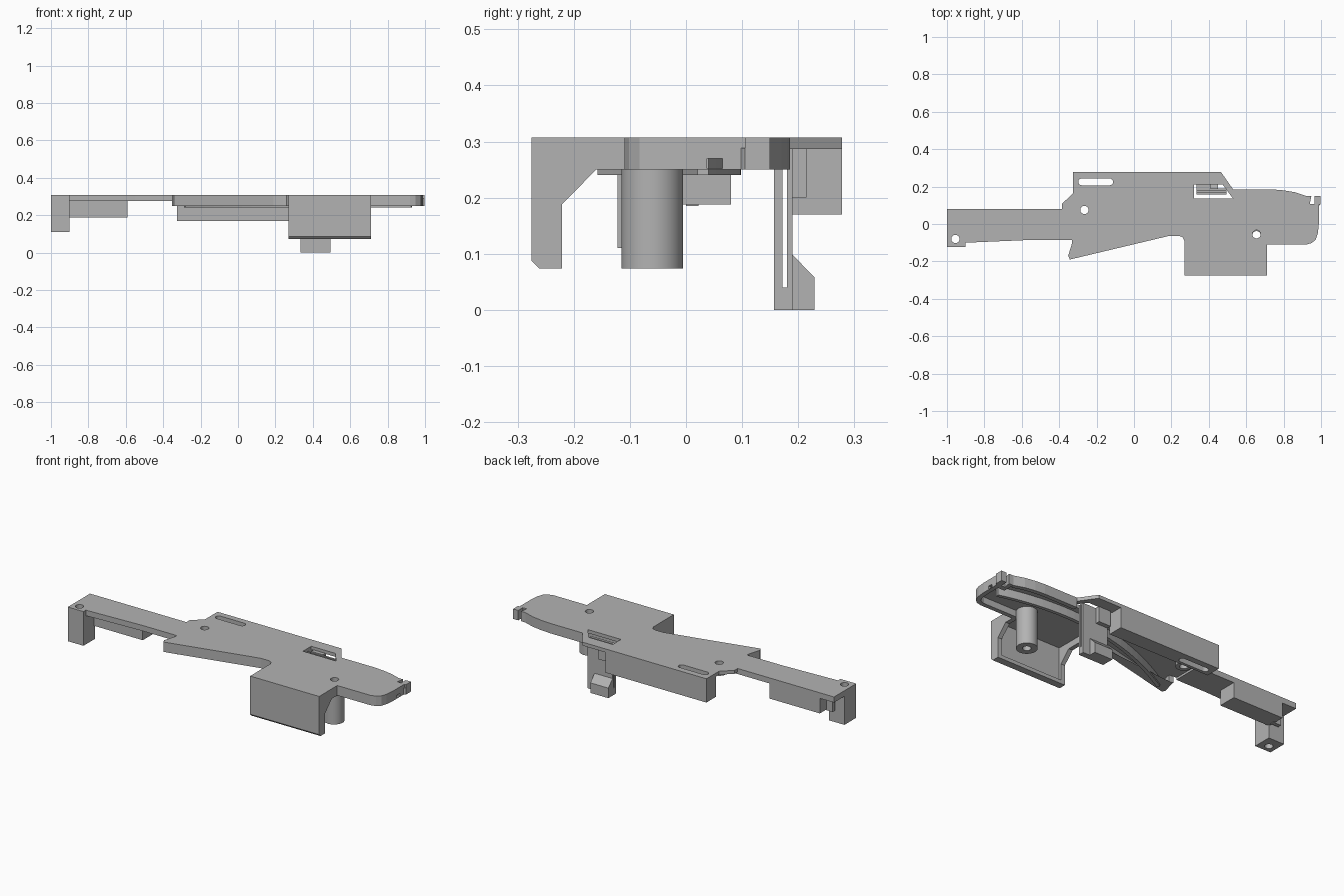
import bpy, bmesh, math
from mathutils import Vector

cube = bpy.data.objects.get("Cube")
if cube:
    bpy.data.objects.remove(cube, do_unlink=True)

grey = bpy.data.materials.new("plain grey")
grey.use_nodes = True
grey.diffuse_color = (0.45, 0.45, 0.45, 1)
grey.node_tree.nodes["Principled BSDF"].inputs["Base Color"].default_value = (0.45, 0.45, 0.45, 1)

TOP, SKIN, RIM = 0.307, 0.287, 0.25


def prism(name, pts, lo, hi, axis="z"):
    """Extrude a closed outline along z, or a (y, z) outline along x."""
    bm = bmesh.new()
    put = (lambda p: (p[0], p[1], lo)) if axis == "z" else (lambda p: (lo, p[0], p[1]))
    face = bm.faces.new([bm.verts.new(put(p)) for p in pts])
    out = bmesh.ops.extrude_face_region(bm, geom=[face])
    step = Vector((0, 0, hi - lo)) if axis == "z" else Vector((hi - lo, 0, 0))
    bmesh.ops.translate(bm, vec=step, verts=[v for v in out["geom"] if isinstance(v, bmesh.types.BMVert)])
    bmesh.ops.recalc_face_normals(bm, faces=bm.faces)
    mesh = bpy.data.meshes.new(name)
    bm.to_mesh(mesh)
    bm.free()
    mesh.materials.append(grey)
    ob = bpy.data.objects.new(name, mesh)
    bpy.context.collection.objects.link(ob)
    return ob


def box(name, x0, x1, y0, y1, z0, z1):
    return prism(name, [(x0, y0), (x1, y0), (x1, y1), (x0, y1)], z0, z1)


def stadium(x0, x1, y, r, n=16):
    """Round-ended outline; a circle when x0 equals x1."""
    arc = [math.pi * i / n - math.pi / 2 for i in range(n + 1)]
    right = [(x1 + r * math.cos(a), y + r * math.sin(a)) for a in arc]
    left = [(x0 - r * math.cos(a), y - r * math.sin(a)) for a in arc]
    return right + left if x1 > x0 else right[:-1] + left[:-1]


def rib(name, path, width, lo, hi):
    """Strip with mitred corners lying on the left side of a path."""
    pts = [Vector(p) for p in path]
    dirs = [(b - a).normalized() for a, b in zip(pts, pts[1:])]
    inner = []
    for i, p in enumerate(pts):
        d0, d1 = dirs[max(i - 1, 0)], dirs[min(i, len(dirs) - 1)]
        n0, n1 = Vector((-d0.y, d0.x)), Vector((-d1.y, d1.x))
        inner.append(p + (n0 + n1) * width / (1 + n0.dot(n1)))
    return prism(name, pts + inner[::-1], lo, hi)


def cut(ob, *cutters):
    for c in cutters:
        c.hide_render = True
        mod = ob.modifiers.new("cut", "BOOLEAN")
        mod.operation, mod.solver, mod.object = "DIFFERENCE", "EXACT", c
        bpy.context.view_layer.objects.active = ob
        bpy.ops.object.modifier_apply(modifier=mod.name)
        bpy.data.objects.remove(c, do_unlink=True)


def smooth(ob):
    bpy.ops.object.select_all(action="DESELECT")
    ob.select_set(True)
    bpy.context.view_layer.objects.active = ob
    bpy.ops.object.shade_smooth_by_angle(angle=math.radians(30))


def hole(x, y, r=0.022):
    return prism("hole_cutter", stadium(x, x, y, r), -0.1, 0.5)


# Outline runs, anticlockwise
front_edge = [(-0.33, -0.085), (-0.332, -0.105), (-0.352, -0.17), (-0.343, -0.19),
              (0.19, -0.063), (0.24, -0.063), (0.26, -0.07), (0.27, -0.09), (0.27, -0.275)]
end_edge = [(0.71, -0.275), (0.71, -0.11), (0.92, -0.11), (0.95, -0.102), (0.972, -0.083),
            (0.983, -0.05), (0.988, 0.0), (0.988, 0.105)]
hook = [(0.998, 0.105), (0.998, 0.15), (0.965, 0.15), (0.965, 0.108), (0.94, 0.108),
        (0.948, 0.15)]
back_edge = [(0.92, 0.15), (0.86, 0.17), (0.8, 0.18), (0.74, 0.185), (0.53, 0.185)]
rest = [(0.465, 0.278), (-0.325, 0.278), (-0.325, 0.165), (-0.385, 0.108), (-0.385, 0.08)]
arm = [(-1, 0.08), (-1, -0.122), (-0.9, -0.122), (-0.9, -0.1), (-0.55, -0.085)]

# Top plate with its screw holes, slot and window
plate = prism("top_plate", front_edge + end_edge + hook + back_edge + rest + arm, SKIN, TOP)
cut(plate, hole(-0.955, -0.08), hole(-0.265, 0.075), hole(0.655, -0.055),
    prism("slot_cutter", stadium(-0.28, -0.13, 0.225, 0.018), 0, 0.5),
    prism("window_cutter", [(0.32, 0.135), (0.53, 0.135), (0.475, 0.21), (0.32, 0.21)], 0, 0.5))

# Thicker skin under the long arm
arm_skin = prism("arm_skin", [(-0.35, 0.08)] + arm + [(-0.35, -0.085)], 0.275, SKIN + 0.001)
cut(arm_skin, hole(-0.955, -0.08))

# Rims hanging below the plate
rib("front_rim", front_edge, 0.025, RIM, SKIN + 0.001)
end_rim = rib("end_rim", end_edge, 0.025, RIM, SKIN + 0.001)
cut(end_rim, box("notch_cutter", 0.9, 1.1, 0.037, 0.065, 0.252, 0.27))
rib("back_rim", back_edge, 0.025, RIM, SKIN + 0.001)
prism("hook_block", [(0.963, 0.08)] + hook + [(0.92, 0.15), (0.92, 0.08)], RIM, SKIN + 0.001)

# Long curved guide rib under the plate
guide = []
for i in range(25):
    t = i / 24
    guide.append((0.93 - 1.22 * t, 0.04 + 0.22 * t * (1 - t) * 1.6 - 0.18 * t * t))
rib("curved_guide", guide, 0.02, 0.24, SKIN + 0.001)

# Arm end post and arm block
post = box("arm_post", -1, -0.9, -0.122, -0.015, 0.11, 0.28)
cut(post, hole(-0.955, -0.08))
box("arm_block", -0.91, -0.59, -0.025, 0.08, 0.188, 0.28)
box("arm_block_step", -0.95, -0.9, 0.0, 0.022, 0.185, 0.28)

# Back block with a slot through it
back_block = box("back_block", -0.325, 0.32, 0.19, 0.278, 0.17, SKIN + 0.001)
cut(back_block, prism("slot_cutter", stadium(-0.28, -0.13, 0.225, 0.018), 0, 0.5))
smooth(back_block)

# Screw bosses
for name, x, y, r, bottom in (("tall_boss", 0.655, -0.06, 0.055, 0.074),
                              ("small_boss", -0.265, 0.075, 0.042, RIM)):
    boss = prism(name, stadium(x, x, y, r, 24), bottom, SKIN + 0.001)
    cut(boss, hole(x, y))
    smooth(boss)

# Drop leg: two walls standing below the window, and a chamfered foot
box("leg_front_wall", 0.335, 0.495, 0.157, 0.172, 0, 0.288)
box("leg_back_wall", 0.335, 0.495, 0.18, 0.19, 0, 0.288)
box("leg_base", 0.335, 0.495, 0.17, 0.182, 0, 0.04)
box("leg_tab", 0.335, 0.41, 0.188, 0.215, 0.2, 0.29)
prism("leg_foot", [(0.188, 0), (0.229, 0), (0.229, 0.058), (0.188, 0.1)], 0.335, 0.45, "x")

# Front apron with chamfered lower edge, and gusseted side frames
prism("front_apron", [(-0.275, 0.087), (-0.262, 0.074), (-0.235, 0.074),
                      (-0.235, SKIN + 0.001), (-0.275, SKIN + 0.001)], 0.27, 0.71, "x")
for side, x in (("left", 0.685), ("right", 0.27)):
    prism(side + "_apron_gusset", [(-0.24, 0.074), (-0.221, 0.074), (-0.221, 0.188), (-0.16, RIM),
                                   (-0.11, RIM), (-0.11, 0.288), (-0.24, 0.288)], x, x + 0.025, "x")
box("apron_lip", 0.27, 0.71, -0.24, -0.221, 0.074, 0.095)
